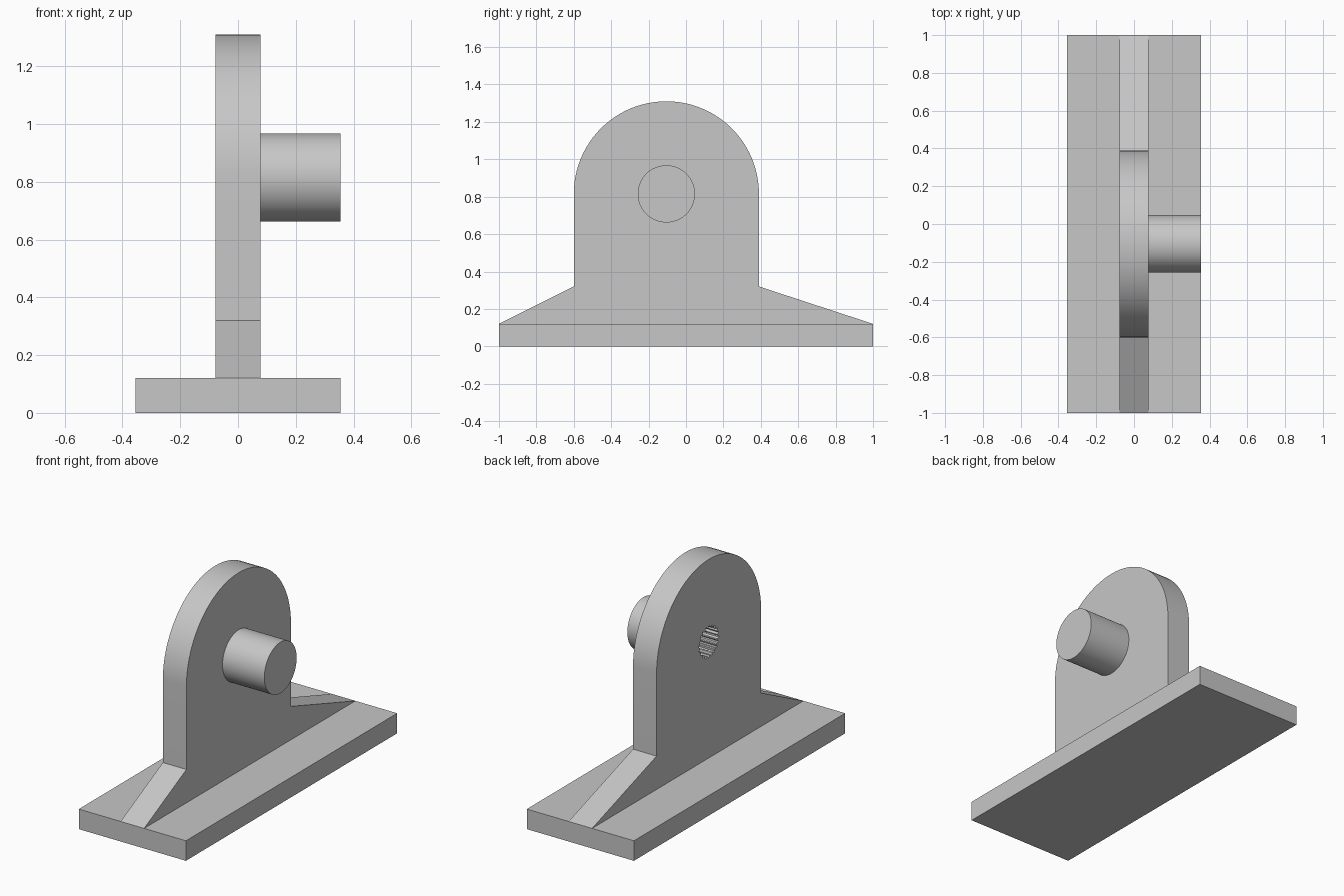
import bpy
import bmesh
from math import cos, sin, pi, radians

default_cube = bpy.data.objects.get("Cube")
if default_cube:
    bpy.data.objects.remove(default_cube, do_unlink=True)

# Main dimensions
AXIS_Y, AXIS_Z = -0.105, 0.815
PLATE_R, PIN_R = 0.495, 0.153
HALF_WEB, HALF_BASE = 0.078, 0.355
BASE_H, RAMP_H = 0.12, 0.32

grey = bpy.data.materials.new("plain grey")
grey.use_nodes = True
grey.diffuse_color = (0.57, 0.57, 0.57, 1)
grey.node_tree.nodes["Principled BSDF"].inputs["Base Color"].default_value = grey.diffuse_color


def extrude_x(name, profile, x0, x1):
    """Extrude a (y, z) profile along x into a closed solid."""
    bm = bmesh.new()
    face = bm.faces.new([bm.verts.new((x0, y, z)) for y, z in profile])
    moved = bmesh.ops.extrude_face_region(bm, geom=[face])["geom"]
    verts = [v for v in moved if isinstance(v, bmesh.types.BMVert)]
    bmesh.ops.translate(bm, verts=verts, vec=(x1 - x0, 0, 0))
    bmesh.ops.recalc_face_normals(bm, faces=bm.faces)
    mesh = bpy.data.meshes.new(name)
    bm.to_mesh(mesh)
    bm.free()
    mesh.materials.append(grey)
    obj = bpy.data.objects.new(name, mesh)
    bpy.context.collection.objects.link(obj)
    return obj


def activate(obj):
    bpy.ops.object.select_all(action='DESELECT')
    obj.select_set(True)
    bpy.context.view_layer.objects.active = obj


def arc(radius, count, sweep, end=False):
    """Points around the pin axis, starting at +y."""
    return [(AXIS_Y + radius * cos(sweep * i / count),
             AXIS_Z + radius * sin(sweep * i / count))
            for i in range(count + int(end))]


# Base slab
extrude_x("base", [(-1, 0), (1, 0), (1, BASE_H), (-1, BASE_H)], -HALF_BASE, HALF_BASE)

# Upright plate with rounded top and sloping feet
outline = [(-1, BASE_H), (1, BASE_H), (AXIS_Y + PLATE_R, RAMP_H)]
outline += arc(PLATE_R, 48, pi, end=True)
outline += [(AXIS_Y - PLATE_R, RAMP_H)]
plate = extrude_x("upright_plate", outline, -HALF_WEB, HALF_WEB)

# Pin standing out of one side
pin = extrude_x("pin", arc(PIN_R, 64, 2 * pi), HALF_WEB, HALF_BASE)

# Splined bore through the plate, ending blind inside the pin
spline = []
outer, inner = arc(0.095, 80, 2 * pi), arc(0.084, 80, 2 * pi)
for i in range(80):
    spline.append(outer[i] if i % 4 < 2 else inner[i])
cutter = extrude_x("bore_cutter", spline, -HALF_WEB - 0.1, 0.25)
cutter.hide_render = True

for part in (plate, pin):
    activate(part)
    cut = part.modifiers.new("bore", 'BOOLEAN')
    cut.operation = 'DIFFERENCE'
    cut.solver = 'EXACT'
    cut.object = cutter
    bpy.ops.object.modifier_apply(modifier=cut.name)
    bpy.ops.object.shade_smooth_by_angle(angle=radians(25))

bpy.data.objects.remove(cutter, do_unlink=True)
